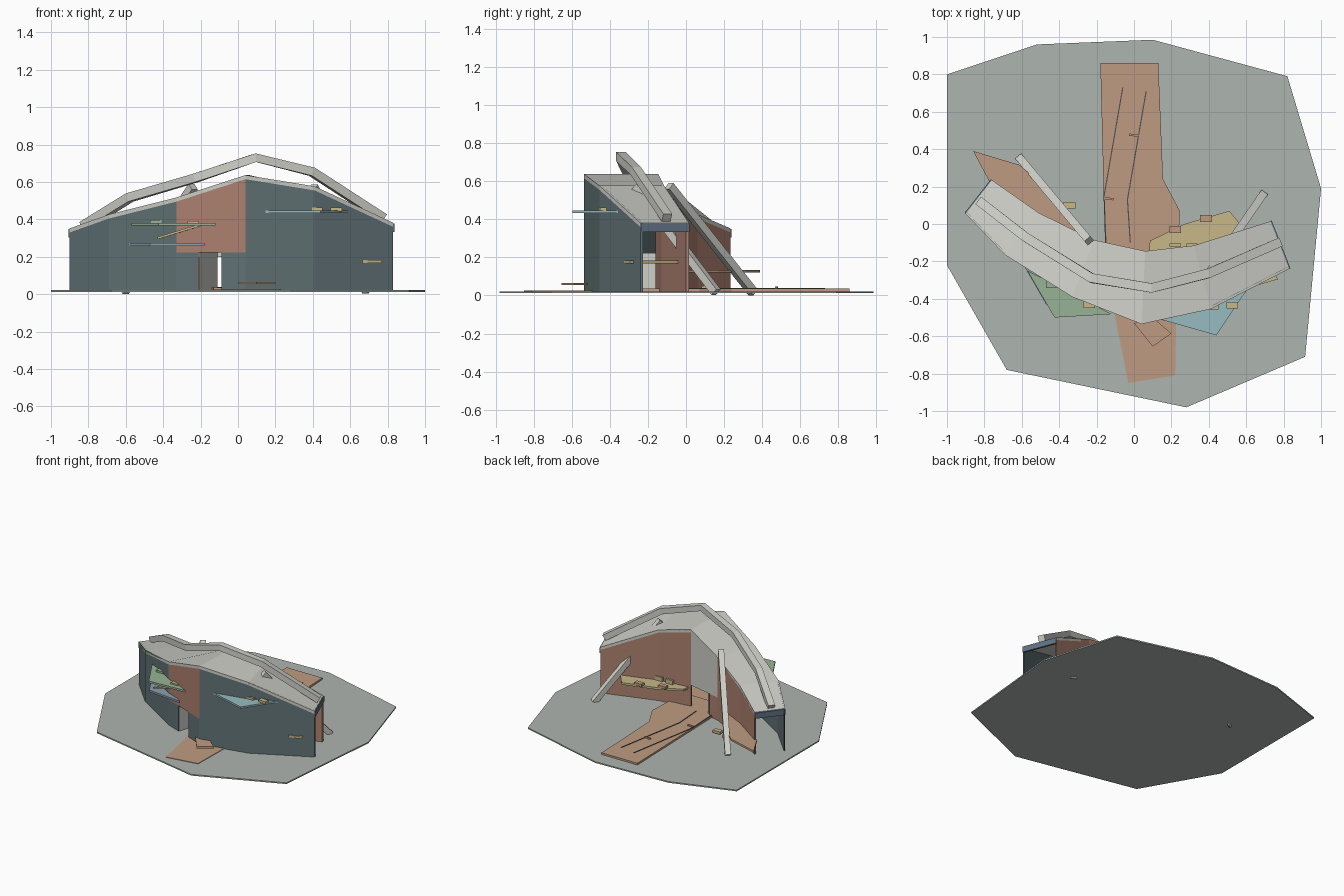
import bpy, bmesh, math
from mathutils import Vector

if "Cube" in bpy.data.objects:
    bpy.data.objects.remove(bpy.data.objects["Cube"])

COLORS = {
    "ground": (0.42, 0.46, 0.43), "teal": (0.12, 0.17, 0.18), "brick": (0.42, 0.22, 0.16),
    "shell": (0.62, 0.62, 0.58), "tan": (0.52, 0.33, 0.22), "green": (0.31, 0.45, 0.30),
    "cyan": (0.31, 0.50, 0.53), "blue": (0.25, 0.36, 0.44), "yellow": (0.58, 0.48, 0.25),
    "fascia": (0.12, 0.17, 0.23), "dark": (0.08, 0.08, 0.08),
}
MATS = {}
for key, c in COLORS.items():
    MATS[key] = bpy.data.materials.new(key)
    MATS[key].diffuse_color = (*c, 1)


def make(name, verts, faces, color):
    me = bpy.data.meshes.new(name)
    me.from_pydata([tuple(v) for v in verts], [], faces)
    bm = bmesh.new()
    bm.from_mesh(me)
    bmesh.ops.recalc_face_normals(bm, faces=bm.faces)
    bm.to_mesh(me)
    bm.free()
    me.materials.append(MATS[color])
    ob = bpy.data.objects.new(name, me)
    bpy.context.collection.objects.link(ob)
    return ob


def slab(name, outline, z0, z1, color):
    n = len(outline)
    verts = [(x, y, z) for z in (z0, z1) for x, y in outline]
    sides = [(i, (i + 1) % n, n + (i + 1) % n, n + i) for i in range(n)]
    return make(name, verts, [tuple(range(n)), tuple(range(n, 2 * n))] + sides, color)


def box(name, x, y, z, sx, sy, sz, color, rot=0):
    c, s = math.cos(rot), math.sin(rot)
    pts = [(x + a * sx / 2 * c - b * sy / 2 * s, y + a * sx / 2 * s + b * sy / 2 * c)
           for a, b in ((-1, -1), (1, -1), (1, 1), (-1, 1))]
    return slab(name, pts, z - sz / 2, z + sz / 2, color)


def wall(name, pts, z0, color, inward, t=0.015):
    """Upright folded wall; pts are (x, y, top), inward is the y sign of its thickness."""
    verts, faces = [], []
    for x, y, top in pts:
        d = inward * t
        verts += [(x, y, z0), (x, y, top), (x, y + d, top), (x, y + d, z0)]
    for i in range(len(pts) - 1):
        for k in range(4):
            a, b = 4 * i + k, 4 * i + (k + 1) % 4
            faces.append((a, b, b + 4, a + 4))
    e = len(verts) - 4
    return make(name, verts, faces + [(0, 1, 2, 3), (e, e + 1, e + 2, e + 3)], color)


def beam(name, pts, w, h, color):
    """Rectangular bar swept along a path."""
    pts = [Vector(p) for p in pts]
    verts, faces = [], []
    for i, p in enumerate(pts):
        d = (pts[min(i + 1, len(pts) - 1)] - pts[max(i - 1, 0)]).normalized()
        side = d.cross(Vector((0, 0, 1))).normalized()
        up = side.cross(d)
        verts += [p + side * w / 2 * a + up * h / 2 * b
                  for a, b in ((-1, -1), (1, -1), (1, 1), (-1, 1))]
    for i in range(len(pts) - 1):
        for k in range(4):
            a, b = 4 * i + k, 4 * i + (k + 1) % 4
            faces.append((a, b, b + 4, a + 4))
    e = len(verts) - 4
    return make(name, verts, faces + [(0, 1, 2, 3), (e, e + 1, e + 2, e + 3)], color)


def lerp(a, b, t):
    return tuple(Vector(a).lerp(Vector(b), t))


G = 0.022  # top of the ground plate

# ground plate and path
slab("ground_plate", [(-1, .8), (-.52, .96), (.1, .985), (.82, .79), (1, .19), (.915, -.71),
                      (.28, -.98), (-.68, -.78), (-1, -.22)], 0.012, G, "ground")
slab("path_back", [(-.18, .86), (.13, .86), (.155, .24), (.245, .07), (.23, -.3), (-.13, -.3),
                   (-.155, -.1)], G - .002, 0.036, "tan")
slab("path_front", [(-.13, -.3), (.23, -.3), (.22, -.81), (-.03, -.85), (-.1, -.5)],
     G - .002, 0.026, "tan")
for i, p in enumerate([[(-.06, .73), (-.16, .15), (-.15, -.1)], [(.065, .71), (-.035, .13), (-.02, -.1)]]):
    beam(f"path_rail_{i}", [(x, y, .037) for x, y in p], .006, .006, "dark")
box("path_marker", -.135, .135, .04, .05, .012, .012, "tan", -.1)
box("path_marker_far", .0, .475, .04, .05, .012, .012, "tan", -.1)
slab("door_step", [(.1, -.655), (.2, -.585), (.1, -.5), (.0, -.53)], .054, .066, "tan")

# roof stations: front edge and back edge are level at each fold
FRONT = [(-.9, .055, .35), (-.69, -.165, .425), (-.33, -.39, .515), (.04, -.535, .635),
         (.41, -.455, .575), (.83, -.24, .38)]
BACK = [(-.76, .235, .35), (-.51, .06, .425), (-.215, -.085, .515), (.06, -.145, .635),
        (.32, -.115, .575), (.73, .015, .38)]
n = len(FRONT)
rows = [[(x, y, z + dz) for x, y, z in e] for e, dz in
        ((FRONT, .002), (BACK, .002), (BACK, -.02), (FRONT, -.02))]
faces = [(k * n + i, k * n + i + 1, ((k + 1) % 4) * n + i + 1, ((k + 1) % 4) * n + i)
         for k in range(4) for i in range(n - 1)]
faces += [(0, n, 2 * n, 3 * n), tuple(k * n + n - 1 for k in range(4))]
make("roof", sum(rows, []), faces, "shell")
for side, i in (("left", 0), ("right", -1)):
    a, b = Vector(FRONT[i]), Vector(BACK[i])
    beam(f"{side}_roof_fascia", [a - Vector((0, 0, .024)), b - Vector((0, 0, .024))], .014, .045, "fascia")

# front walls, with a doorway under the raised brick panel
jamb = lerp(FRONT[2], FRONT[3], .32)
jamb2 = lerp(FRONT[2], FRONT[3], .65)
wall("front_wall_left", FRONT[:3], G, "teal", 1)
wall("front_wall_right", FRONT[3:], G, "teal", 1)
wall("front_brick_panel", FRONT[2:4], .222, "brick", 1)
low = lambda p: (p[0], p[1], .222)
wall("front_base_left", [low(FRONT[2]), low(jamb)], G, "teal", 1)
wall("front_base_right", [low(jamb2), low(FRONT[3])], G, "teal", 1)
wall("passage_wall", [(-.205, -.43, .222), (-.11, -.13, .222)], G, "shell", 1)

# back walls, with a light panel over the opening
jamb3 = lerp(BACK[2], BACK[3], .3)
wall("back_wall_left", BACK[:3], G, "brick", -1)
wall("back_wall_right", BACK[3:], G, "brick", -1)
wall("back_light_panel", BACK[2:4], .2, "shell", -1)
wall("back_base_left", [(*BACK[2][:2], .2), (*jamb3[:2], .2)], G, "brick", -1)

# folded spine beam and its struts
beam("spine_beam", [(-.825, .12, .365), (-.58, -.07, .517), (-.225, -.29, .622), (.095, -.342, .73),
                    (.395, -.265, .655), (.775, -.1, .408)], .05, .046, "shell")
beam("left_strut", [(-.24, -.09, .575), (-.61, .352, .016)], .042, .042, "shell")
beam("right_strut", [(.4, -.262, .572), (.69, .158, .018)], .042, .042, "shell")

# projecting plates
slab("rear_terrace", [(-.86, .39), (-.61, .315), (-.45, .17), (-.25, -.08), (-.5, .05), (-.77, .22)],
     .12, .135, "tan")
slab("yellow_balcony", [(.085, -.09), (.27, 0), (.51, .07), (.575, -.01), (.77, -.295), (.67, -.325),
                        (.08, -.17)], .167, .183, "yellow")
slab("green_canopy", [(-.57, -.25), (-.425, -.5), (-.12, -.482), (-.33, -.37)], .367, .382, "green")
slab("blue_canopy", [(-.59, -.22), (-.47, -.43), (-.18, -.46), (-.33, -.37)], .258, .273, "blue")
slab("cyan_canopy", [(.14, -.51), (.44, -.595), (.605, -.35), (.41, -.44)], .433, .447, "cyan")
beam("canopy_brace", [(-.43, -.42, .3), (-.2, -.435, .37)], .03, .012, "yellow")

# small blocks on plates and ground
for i, (x, y, z, c) in enumerate([
        (.42, -.44, .453, "yellow"), (.525, -.435, .453, "yellow"), (.22, -.03, .192, "tan"),
        (.385, .03, .192, "tan"), (-.345, .1, .04, "yellow"), (-.45, .13, .04, "yellow"),
        (-.44, -.325, .387, "green"), (-.24, -.43, .382, "yellow")]):
    box(f"small_block_{i}", x, y, z, .062, .036, .02, c)
for i, x in enumerate((.22, .31)):
    box(f"balcony_bench_{i}", x, -.112, .19, .06, .016, .05, "yellow")

for m in bpy.data.materials:
    if m.users and not m.is_grease_pencil:
        m.use_nodes = True
        m.node_tree.nodes["Principled BSDF"].inputs["Base Color"].default_value = m.diffuse_color
